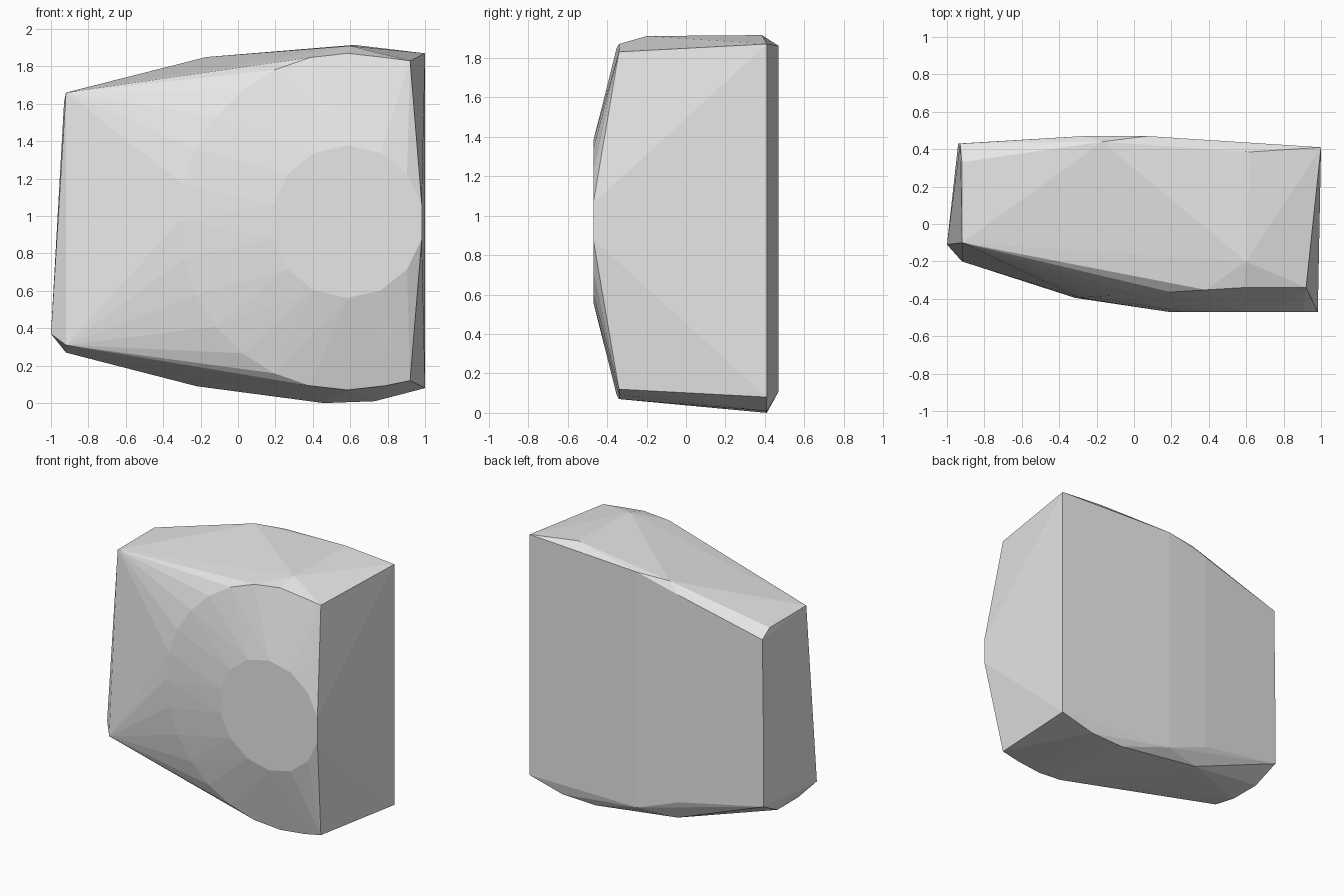
import bpy, bmesh
from math import sin, cos, pi

cube = bpy.data.objects.get("Cube")
if cube:
    bpy.data.objects.remove(cube, do_unlink=True)

grey = bpy.data.materials.new("light_grey")
grey.use_nodes = True
grey.diffuse_color = (0.8, 0.8, 0.8, 1)
grey.node_tree.nodes["Principled BSDF"].inputs["Base Color"].default_value = (0.8, 0.8, 0.8, 1)

CX, CZ = 0.585, 0.97


def circle(radius, sides, depth):
    """Points of an upright circle; depth gives y for each x."""
    points = []
    for i in range(sides):
        a = -pi / 2 + 2 * pi * i / sides
        x, z = CX + radius * cos(a), CZ + radius * sin(a)
        points.append((x, depth(x), z))
    return points


# flat round boss on the front
points = circle(0.408, 14, lambda x: -0.47)

# wider shoulder ring behind it, open on the right and sloping back
ring = circle(0.9, 28, lambda x: -0.34 - 0.055 * max(0, (CX - x) / 0.9))
points += [p for p in ring if p[0] < 0.83]

# right end
points += [(0.92, -0.34, z) for z in (0.12, 1.83)]
points += [(1.0, 0.41, z) for z in (0.08, 1.87)]

# narrower left end
points += [
    (-0.92, -0.10, 1.66), (-0.92, 0.33, 1.66), (-0.93, 0.43, 1.61),
    (-0.94, 0.43, 0.79), (-0.94, 0.43, 0.37), (-0.92, 0.24, 0.27),
    (-0.92, 0.0, 0.27), (-0.92, -0.20, 0.31), (-1.0, -0.11, 0.37),
]

# back panel
points += [(0.07, 0.47, 0.11), (0.07, 0.47, 1.86),
           (-0.27, 0.47, 0.24), (-0.27, 0.47, 1.78)]

# crown and curved underside
points += [(0.62, 0.385, 1.915), (-0.17, 0.44, 1.85), (0.60, -0.2, 1.91),
           (-0.22, 0.41, 0.09), (0.46, 0.41, 0.0), (0.73, 0.41, 0.01)]

# wrap everything in one faceted skin
bm = bmesh.new()
for p in points:
    bm.verts.new(p)
bmesh.ops.convex_hull(bm, input=bm.verts[:])
bmesh.ops.delete(bm, geom=[v for v in bm.verts if not v.link_faces], context='VERTS')
bmesh.ops.dissolve_limit(bm, angle_limit=0.005, verts=bm.verts[:], edges=bm.edges[:])
bmesh.ops.recalc_face_normals(bm, faces=bm.faces[:])

mesh = bpy.data.meshes.new("faceted_block")
bm.to_mesh(mesh)
bm.free()
mesh.materials.append(grey)
block = bpy.data.objects.new("faceted_block", mesh)
bpy.context.collection.objects.link(block)
